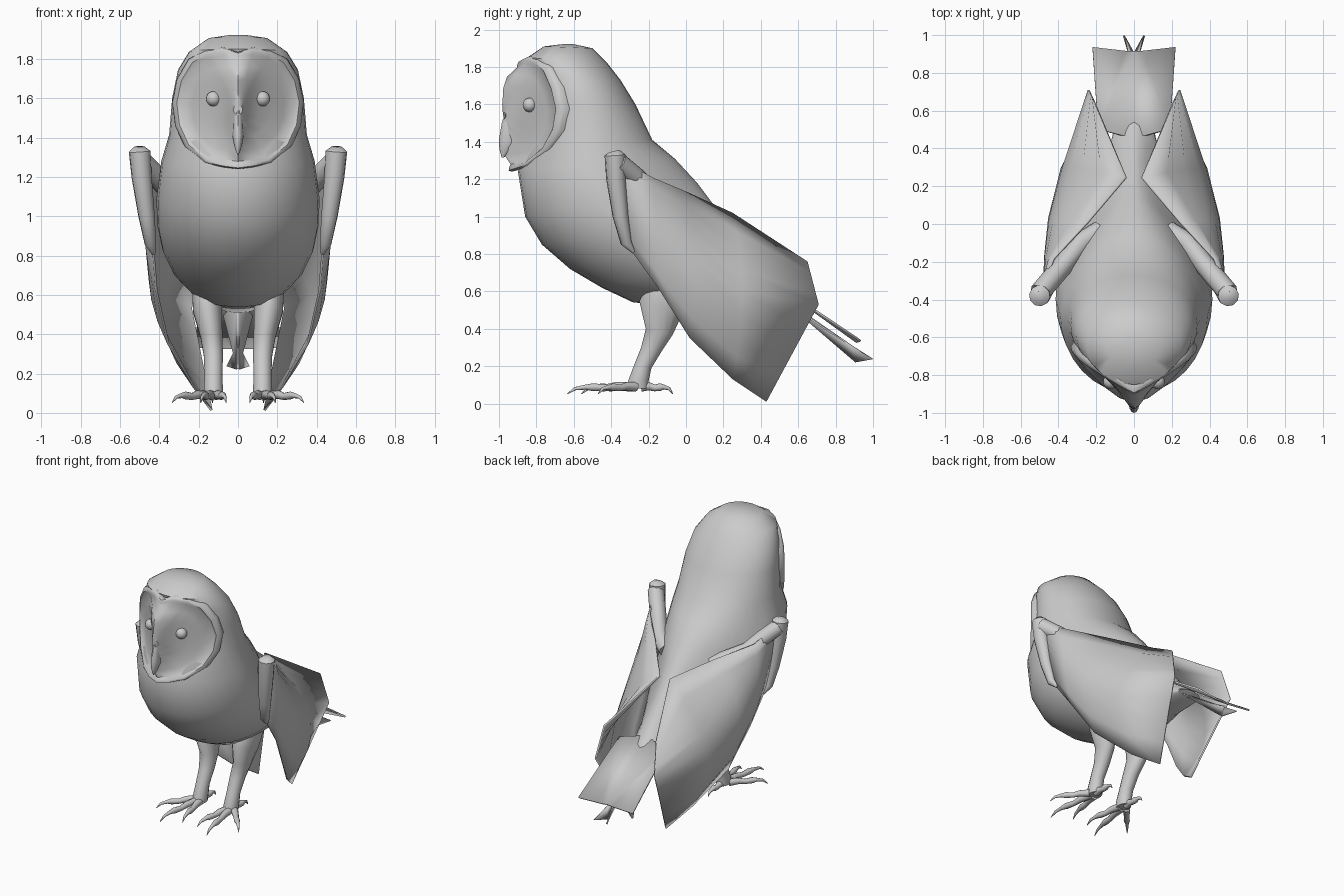
import bpy, math
from mathutils import Vector

if "Cube" in bpy.data.objects:
    bpy.data.objects.remove(bpy.data.objects["Cube"])

grey = bpy.data.materials.new("feather_grey")
grey.diffuse_color = (0.6, 0.6, 0.6, 1)
grey.use_nodes = True
grey.node_tree.nodes["Principled BSDF"].inputs["Base Color"].default_value = grey.diffuse_color


def make(name, verts, faces, angle=50):
    me = bpy.data.meshes.new(name)
    me.from_pydata([tuple(v) for v in verts], [], faces)
    me.materials.append(grey)
    ob = bpy.data.objects.new(name, me)
    bpy.context.collection.objects.link(ob)
    bpy.context.view_layer.objects.active = ob
    ob.select_set(True)
    bpy.ops.object.mode_set(mode='EDIT')
    bpy.ops.mesh.select_all(action='SELECT')
    bpy.ops.mesh.normals_make_consistent(inside=False)
    bpy.ops.object.mode_set(mode='OBJECT')
    bpy.ops.object.shade_smooth_by_angle(angle=math.radians(angle))
    ob.select_set(False)
    return ob


def bridge(rings, n, caps=True):
    """Faces joining closed rings of n points."""
    faces = [(r * n + i, r * n + (i + 1) % n, (r + 1) * n + (i + 1) % n, (r + 1) * n + i)
             for r in range(rings - 1) for i in range(n)]
    if caps:
        faces += [tuple(range(n)), tuple(range((rings - 1) * n, rings * n))]
    return faces


def loft(name, sections, n=20, x0=0.0):
    """Skin of ellipses; section = front y, front z, back y, back z, half width, x shift, back taper."""
    verts = []
    for fy, fz, by, bz, w, dx, taper in sections:
        for i in range(n):
            a = 2 * math.pi * i / n
            t = (1 - math.cos(a)) / 2
            verts.append((x0 + dx + w * math.sin(a) * (1 - taper * max(0, 2 * t - 1)),
                          fy + (by - fy) * t, fz + (bz - fz) * t))
    return make(name, verts, bridge(len(sections), n))


def tube(name, path, n=8):
    """Round tube along points (x, y, z, radius)."""
    pts = [Vector(p[:3]) for p in path]
    verts = []
    for k, p in enumerate(pts):
        d = (pts[min(k + 1, len(pts) - 1)] - pts[max(k - 1, 0)]).normalized()
        u = d.orthogonal().normalized() if k == 0 else (u - d * u.dot(d)).normalized()
        v = d.cross(u)
        for i in range(n):
            a = 2 * math.pi * i / n
            verts.append(p + (u * math.cos(a) + v * math.sin(a)) * path[k][3])
    return make(name, verts, bridge(len(path), n))


def mirrored(ob):
    ob.modifiers.new("mirror", 'MIRROR')
    return ob


# Head and body, from crown to rump
loft("body", [
    (-.66, 1.922, -.60, 1.922, .04, 0, 0), (-.76, 1.91, -.50, 1.90, .15, 0, 0),
    (-.85, 1.85, -.42, 1.82, .25, 0, 0), (-.82, 1.76, -.35, 1.73, .305, 0, 0),
    (-.81, 1.60, -.27, 1.60, .335, 0, 0), (-.83, 1.42, -.18, 1.41, .35, 0, 0),
    (-.90, 1.25, -.06, 1.31, .39, 0, .2), (-.86, 1.00, .06, 1.18, .415, 0, .35),
    (-.77, .85, .15, 1.06, .41, 0, .5), (-.62, .72, .24, .95, .385, 0, .6),
    (-.45, .62, .35, .82, .33, 0, .55), (-.28, .54, .45, .70, .235, 0, .35),
    (.10, .53, .54, .61, .14, 0, 0), (.54, .51, .60, .55, .09, 0, 0)], n=32)

# Heart-shaped facial disc: rings shrink from the rim to the middle
half = [(0, 1.835), (.08, 1.86), (.17, 1.845), (.25, 1.80), (.31, 1.70), (.335, 1.58),
        (.32, 1.46), (.27, 1.35), (.17, 1.27), (.08, 1.25), (0, 1.24)]
rim = half + [(-x, z) for x, z in half[-2:0:-1]]
CZ = 1.54


def wrap(x, z):
    return -.94 + .28 * (abs(x) / .335) ** 1.6 + .07 * (max(0, z - 1.6) / .25) ** 3


verts = []
for s, push, dish in [(.94, .07, 0), (1, .01, 0), (.98, -.008, 0), (.93, -.006, 0), (.87, .01, .2),
                      (.7, 0, .8), (.5, 0, 1), (.32, 0, 1), (.18, 0, 1), (.07, 0, 1)]:
    for x, z in rim:
        px, pz = x * s, CZ + (z - CZ) * s
        ridge = math.exp(-(px / (.035 + .14 * max(0, pz - 1.4))) ** 2)
        verts.append((px, wrap(px, pz) + push + dish * (.05 - .09 * ridge), pz))
make("face_disc", verts, bridge(10, len(rim)))

# Hooked beak
loft("beak", [(-.95, 1.60, -.90, 1.60, .012, 0, 0), (-.985, 1.50, -.90, 1.48, .024, 0, 0),
              (-1.0, 1.41, -.90, 1.39, .028, 0, 0), (-.998, 1.36, -.945, 1.34, .017, 0, 0),
              (-.985, 1.315, -.975, 1.315, .004, 0, 0)], n=12)

# Eyes
bpy.ops.mesh.primitive_uv_sphere_add(segments=16, ring_count=10, radius=.038, location=(.125, -.835, 1.597))
eye = bpy.context.object
eye.name = "right_eye"
eye.data.materials.append(grey)
bpy.ops.object.shade_smooth()
eye2 = eye.copy()
eye2.name = "left_eye"
eye2.location.x = -.125
bpy.context.collection.objects.link(eye2)
eye.select_set(False)

# Folded wing blades: each column runs from the inner edge over the back, round the side, to the lower edge
cols = [((.50, -.36, 1.31), (.475, -.355, 1.1), (.44, -.33, .87)),
        ((.43, -.18, 1.21), (.475, -.16, .92), (.42, -.15, .62)),
        ((.25, .01, 1.13), (.45, .03, .78), (.36, .02, .35)),
        ((.045, .25, 1.02), (.38, .30, .60), (.23, .25, .13)),
        ((.215, .65, .76), (.245, .71, .53), (.14, .43, .01))]
ROWS = 9
verts = []
for k, col in enumerate(cols):
    a, b, c = map(Vector, col)
    for r in range(ROWS):
        t = r / (ROWS - 1)
        if k < 4:
            verts.append(a * (2 * t - 1) * (t - 1) + b * 4 * t * (1 - t) + c * t * (2 * t - 1))
        else:
            verts.append(a.lerp(b, t * 2) if t < .5 else b.lerp(c, t * 2 - 1))
faces = [(c * ROWS + r, c * ROWS + r + 1, (c + 1) * ROWS + r + 1, (c + 1) * ROWS + r)
         for c in range(len(cols) - 1) for r in range(ROWS - 1)]
wing = make("wing_blades", verts, faces)
wing.modifiers.new("thickness", 'SOLIDIFY').thickness = .012
mirrored(wing)

# Wing bones: forearm along the leading edge, upper arm back to the body
mirrored(tube("wing_forearm", [(.50, -.385, 1.35, .03), (.50, -.38, 1.33, .056), (.49, -.375, 1.2, .052),
                               (.465, -.35, 1.0, .042), (.445, -.32, .86, .03), (.43, -.28, .81, .01)], 10))
mirrored(tube("wing_upper_arm", [(.50, -.365, 1.29, .055), (.42, -.27, 1.21, .055), (.36, -.20, 1.14, .055),
                                 (.28, -.10, 1.10, .06), (.18, -.03, 1.06, .05)], 10))

# Tail: two outer vanes and a notched centre feather
tail = make("tail_vanes", [(0, .45, .66), (.19, .5, .62), (.22, .93, .33), (.045, .91, .325), (0, .91, .33)],
            [(0, 1, 2, 3, 4)])
tail.modifiers.new("thickness", 'SOLIDIFY').thickness = .012
mirrored(tail)
centre = make("tail_centre_feather", [(0, .5, .58), (.07, .6, .5), (.02, .89, .31), (.05, 1.0, .24),
                                      (0, .91, .225)], [(0, 1, 2, 4), (2, 3, 4)])
centre.modifiers.new("thickness", 'SOLIDIFY').thickness = .01
mirrored(centre)

# Legs
mirrored(loft("leg", [(-.20, .64, .04, .60, .08, .03, 0), (-.25, .55, -.02, .48, .075, .03, 0),
                      (-.215, .40, -.07, .37, .057, .01, 0), (-.24, .30, -.13, .28, .05, 0, 0),
                      (-.28, .20, -.185, .19, .046, 0, 0), (-.31, .12, -.20, .12, .05, 0, 0),
                      (-.32, .08, -.20, .08, .045, 0, 0)], n=14, x0=.125))

# Toes with curved claws: root and end positions
for label, root, end in [("inner", (.11, -.28), (.06, -.56)), ("middle", (.135, -.29), (.19, -.635)),
                         ("outer", (.16, -.27), (.335, -.47)), ("hind", (.13, -.24), (.13, -.07))]:
    path = []
    for t, z, r in [(0, .09, .026), (.25, .093, .022), (.42, .084, .018), (.6, .088, .021),
                    (.72, .088, .013), (.88, .08, .009), (1, .052, .002)]:
        path.append((root[0] + (end[0] - root[0]) * t, root[1] + (end[1] - root[1]) * t, z, r))
    mirrored(tube(label + "_toe", path))
